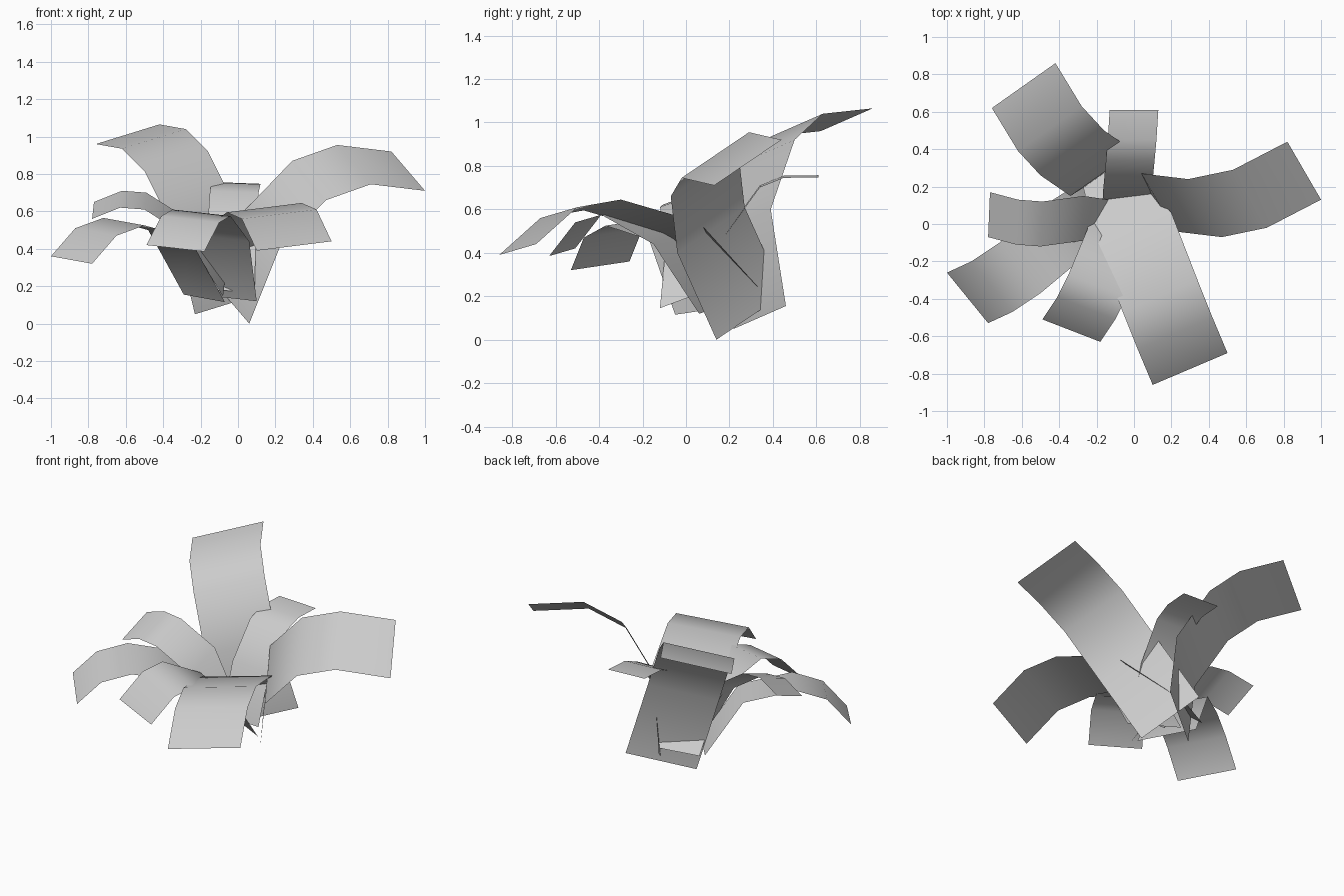
import bpy
import bmesh
from mathutils import Vector

default_cube = bpy.data.objects.get("Cube")
if default_cube:
    bpy.data.objects.remove(default_cube, do_unlink=True)

# One plain grey for the whole plant
grey = bpy.data.materials.new("leaf_grey")
grey.use_nodes = True
leaf_colour = (0.6, 0.6, 0.6, 1)
grey.diffuse_color = leaf_colour
grey.node_tree.nodes["Principled BSDF"].inputs["Base Color"].default_value = leaf_colour


def make_leaf(name, span, path, base_width=1.0):
    """Sweep a flat strip of width `span` along one edge, from tip to base."""
    bm = bmesh.new()
    span = Vector(span)
    rows = []
    for index, point in enumerate(path):
        start = Vector(point)
        width = base_width if index == len(path) - 1 else 1.0
        rows.append((bm.verts.new(start), bm.verts.new(start + span * width)))
    for (a, b), (c, d) in zip(rows, rows[1:]):
        bm.faces.new((a, b, d, c))
    # Turn the upper side of the blade outwards
    bm.normal_update()
    bm.faces.ensure_lookup_table()
    if bm.faces[1].normal.z < 0:
        bmesh.ops.reverse_faces(bm, faces=bm.faces[:])
    for face in bm.faces:
        face.smooth = True
    mesh = bpy.data.meshes.new(name)
    bm.to_mesh(mesh)
    bm.free()
    mesh.materials.append(grey)
    leaf = bpy.data.objects.new(name, mesh)
    bpy.context.collection.objects.link(leaf)
    return leaf


# Large leaves
make_leaf("front_leaf", (-.4, -.17, -.05),
          [(.5, -.69, .44), (.42, -.5, .61), (.34, -.3, .645),
           (.2, .06, .54), (-.07, .37, .2)], base_width=0.55)
make_leaf("left_leaf", (-.18, .31, .21),
          [(1, .13, .71), (.71, -.02, .745), (.47, -.07, .66),
           (.22, -.04, .4), (.06, .14, 0)])
make_leaf("back_right_leaf", (-.34, -.24, -.105),
          [(-.42, .86, 1.065), (-.28, .63, 1.04), (-.16, .5, .92),
           (0, .39, .6), (.11, .46, .155)])

# Small leaves
make_leaf("back_leaf", (.26, 0, -.01),
          [(-.13, .61, .757), (-.14, .45, .755), (-.15, .34, .71),
           (-.165, .18, .49), (-.17, .08, .18)])
make_leaf("right_leaf", (.01, .24, .09),
          [(-.78, -.07, .56), (-.63, -.11, .62), (-.5, -.12, .61),
           (-.28, -.09, .47), (-.08, -.12, .145)])
make_leaf("front_right_leaf", (-.22, .27, .04),
          [(-.78, -.53, .32), (-.65, -.47, .47), (-.5, -.37, .525),
           (-.26, -.17, .46), (-.07, -.05, .115)])
make_leaf("small_front_leaf", (-.31, .12, .035),
          [(-.18, -.63, .385), (-.1, -.51, .54), (-.04, -.39, .575),
           (.06, -.15, .44), (.1, .06, .12)])
